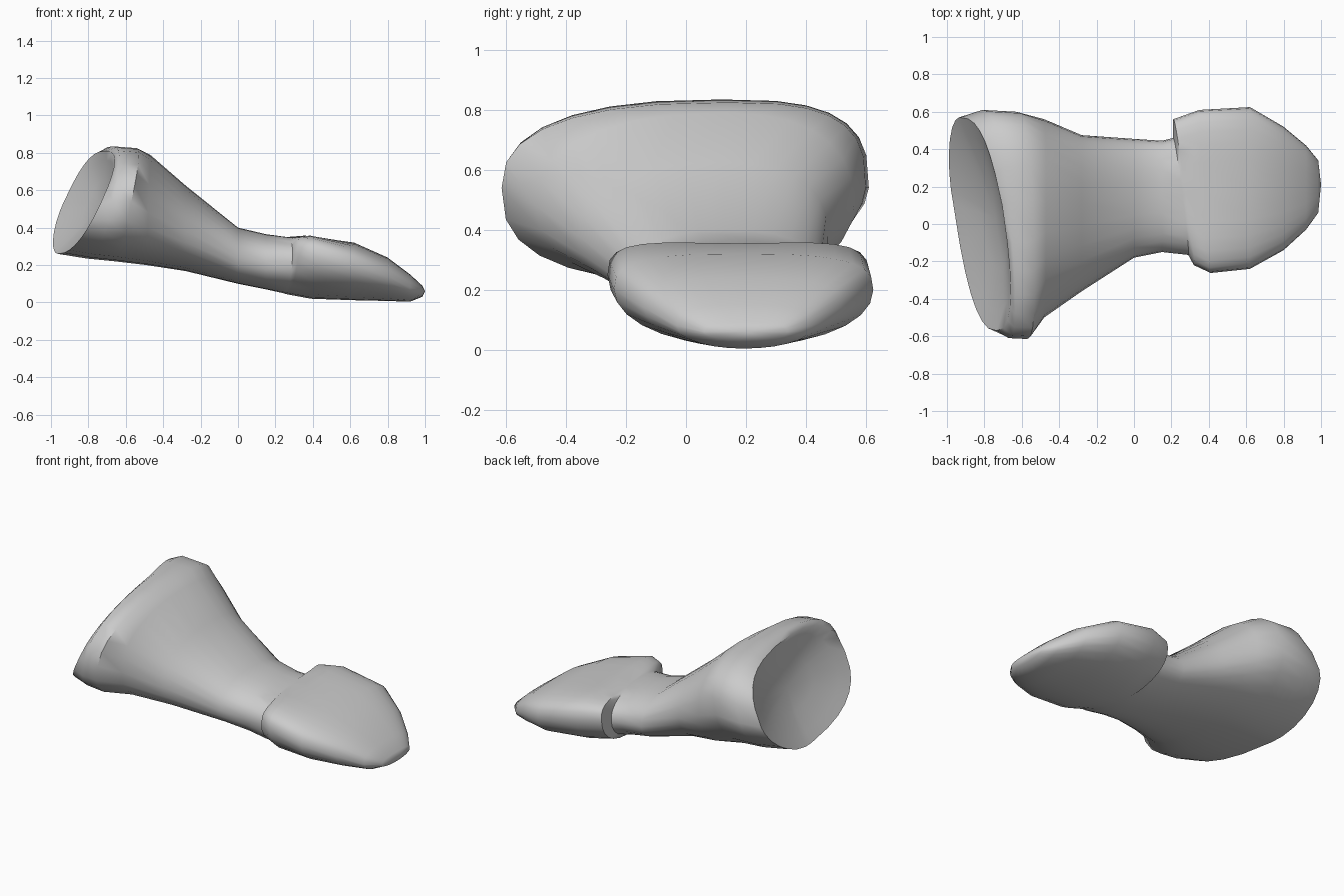
import bpy, bmesh
from math import sin, cos, tau

if "Cube" in bpy.data.objects:
    bpy.data.objects.remove(bpy.data.objects["Cube"])

SEG = 28

# Each section: x, y_min, y_mid, y_max, z_min, z_mid, z_max, x shift per y, x shift per z
flared_end = [
    (-0.835, -0.57, 0.10, 0.57, 0.26, 0.53, 0.81, -0.10, 0.13),
    (-0.74, -0.61, 0.12, 0.61, 0.235, 0.54, 0.835, -0.07, 0.07),
    (-0.60, -0.615, 0.14, 0.60, 0.22, 0.54, 0.825, -0.03, 0.06),
]
shaft = [
    (-0.48, -0.50, 0.13, 0.56, 0.20, 0.48, 0.79, 0, 0.01),
    (-0.28, -0.36, 0.12, 0.475, 0.168, 0.38, 0.625, 0, 0),
    (0.00, -0.18, 0.13, 0.455, 0.10, 0.24, 0.40, 0, 0),
    (0.15, -0.15, 0.14, 0.445, 0.07, 0.22, 0.365, 0, 0),
    (0.25, -0.165, 0.15, 0.46, 0.05, 0.22, 0.35, -0.04, 0.01),
]
head = [
    (0.265, -0.22, 0.17, 0.56, 0.045, 0.26, 0.375, -0.055, 0.01),
    (0.38, -0.262, 0.17, 0.61, 0.02, 0.25, 0.385, -0.03, -0.01),
    (0.62, -0.24, 0.18, 0.625, 0.012, 0.20, 0.32, 0, 0),
    (0.80, -0.14, 0.18, 0.52, 0.008, 0.14, 0.24, 0, 0),
    (0.92, -0.03, 0.19, 0.42, 0.004, 0.08, 0.15, 0, 0),
    (0.985, 0.06, 0.21, 0.34, 0.03, 0.06, 0.09, 0, 0),
]


def power(v, e):
    return (1 if v >= 0 else -1) * abs(v) ** (2 / e)


def section(bm, row, exps, dish=0.0):
    """Lopsided superellipse; exps run anticlockwise from the upper +y quarter."""
    x, y0, yc, y1, z0, zc, z1, sy, sz = row
    ring = []
    for i in range(SEG):
        a = tau * i / SEG
        e = exps[int(4 * i / SEG)]
        u, v = power(cos(a), e), power(sin(a), e)
        y = yc + u * ((y1 - yc) if u > 0 else (yc - y0))
        z = zc + v * ((z1 - zc) if v > 0 else (zc - z0))
        z -= dish * max(v, 0) * (1 - u * u)
        ring.append(bm.verts.new((x + sy * u + sz * v, y, z)))
    return ring


bm = bmesh.new()
rings = [section(bm, r, (3, 2.5, 2.7, 1.7)) for r in flared_end]
rings += [section(bm, r, (2.4, 2.3, 2.4, 2)) for r in shaft]
for r, d in zip(head, (0.03, 0.03, 0, 0, 0, 0)):
    rings.append(section(bm, r, (3, 3, 2, 2.1), d))

# Hollow socket inside the flared end
rim = rings[0]
for scale, depth in ((0.82, 0.025), (0.45, 0.07)):
    inner = [bm.verts.new((-0.83 + (v.co.x + 0.83) * scale + depth,
                           0.03 + (v.co.y - 0.03) * scale,
                           0.53 + (v.co.z - 0.53) * scale)) for v in rim]
    rings.insert(0, inner)

# Skin the sections and close both ends
for a, b in zip(rings, rings[1:]):
    for i in range(SEG):
        j = (i + 1) % SEG
        bm.faces.new((a[i], a[j], b[j], b[i]))
for ring, co in ((rings[0], (-0.74, 0.03, 0.53)), (rings[-1], (1.0, 0.21, 0.06))):
    c = bm.verts.new(co)
    for i in range(SEG):
        bm.faces.new((ring[i], ring[(i + 1) % SEG], c))
bmesh.ops.recalc_face_normals(bm, faces=bm.faces)

me = bpy.data.meshes.new("toe_bone")
bm.to_mesh(me)
bm.free()
bone = bpy.data.objects.new("toe_bone", me)
bpy.context.collection.objects.link(bone)
bpy.context.view_layer.objects.active = bone
bone.select_set(True)
bpy.ops.object.shade_smooth_by_angle(angle=0.9)
